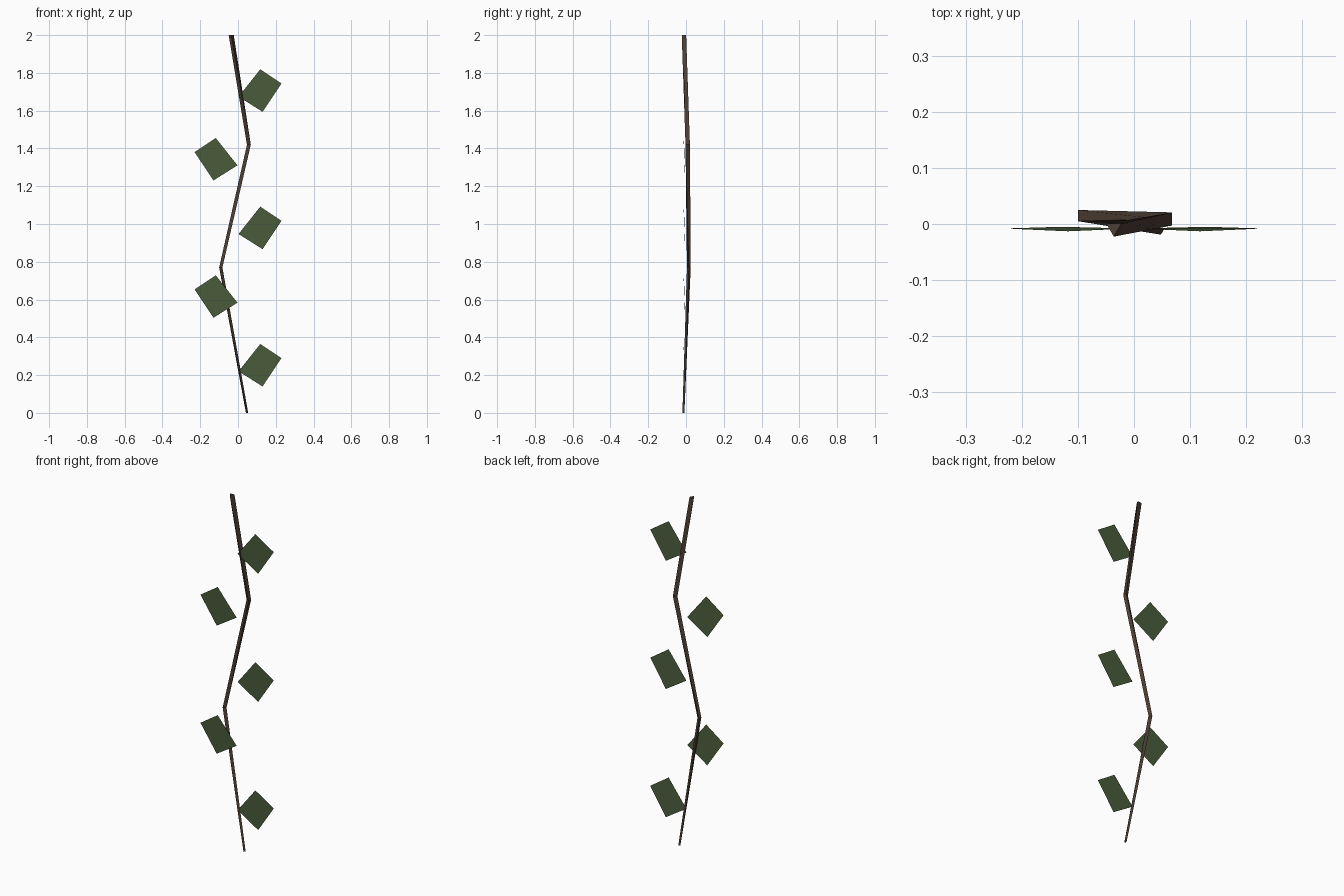
import bpy, bmesh
from math import sin, cos, radians

if "Cube" in bpy.data.objects:
    bpy.data.objects.remove(bpy.data.objects["Cube"])


def material(name, color):
    m = bpy.data.materials.new(name)
    m.diffuse_color = (*color, 1)
    m.use_nodes = True
    m.node_tree.nodes["Principled BSDF"].inputs["Base Color"].default_value = m.diffuse_color
    return m


def finish(bm, name, mat):
    bm.normal_update()
    me = bpy.data.meshes.new(name)
    bm.to_mesh(me)
    bm.free()
    me.materials.append(mat)
    ob = bpy.data.objects.new(name, me)
    bpy.context.collection.objects.link(ob)
    return ob


bark = material("bark", (0.075, 0.05, 0.035))
green = material("leaf_green", (0.07, 0.11, 0.045))

# Stem: zigzag, tapered, three-sided rod (x, y, z, radius, twist)
path = [(0.048, -0.012, 0.0, 0.007, 150),
        (-0.094, 0.015, 0.77, 0.0115, 120),
        (0.061, 0.009, 1.42, 0.0135, 60),
        (-0.036, -0.007, 2.0, 0.0155, 30)]
bm = bmesh.new()
rings = []
for x, y, z, r, a in path:
    rings.append([bm.verts.new((x + r * cos(radians(a + 120 * k)),
                                y + r * sin(radians(a + 120 * k)), z))
                  for k in range(3)])
for lo, hi in zip(rings, rings[1:]):
    # nearest corner pairing keeps the rod from wringing
    s = min(range(3), key=lambda s: sum(
        ((hi[(k + s) % 3].co - lo[k].co).length_squared for k in range(3))))
    for k in range(3):
        n = (k + 1) % 3
        bm.faces.new((lo[k], lo[n], hi[(n + s) % 3], hi[(k + s) % 3]))
bm.faces.new(rings[0][::-1])
bm.faces.new(rings[-1])
bmesh.ops.recalc_face_normals(bm, faces=bm.faces)
finish(bm, "stem", bark)

# Leaves: flat tilted quads alternating right and left
outline = [(0.003, -0.008, 0.22), (0.13, -0.005, 0.14),
           (0.23, -0.008, 0.29), (0.118, -0.013, 0.365)]
for i in range(5):
    side = 1 if i % 2 == 0 else -1
    bm = bmesh.new()
    vs = [bm.verts.new((side * x, y, z + 0.3635 * i)) for x, y, z in outline]
    bm.faces.new(vs if side > 0 else vs[::-1])
    finish(bm, f"leaf_{i + 1}", green)
